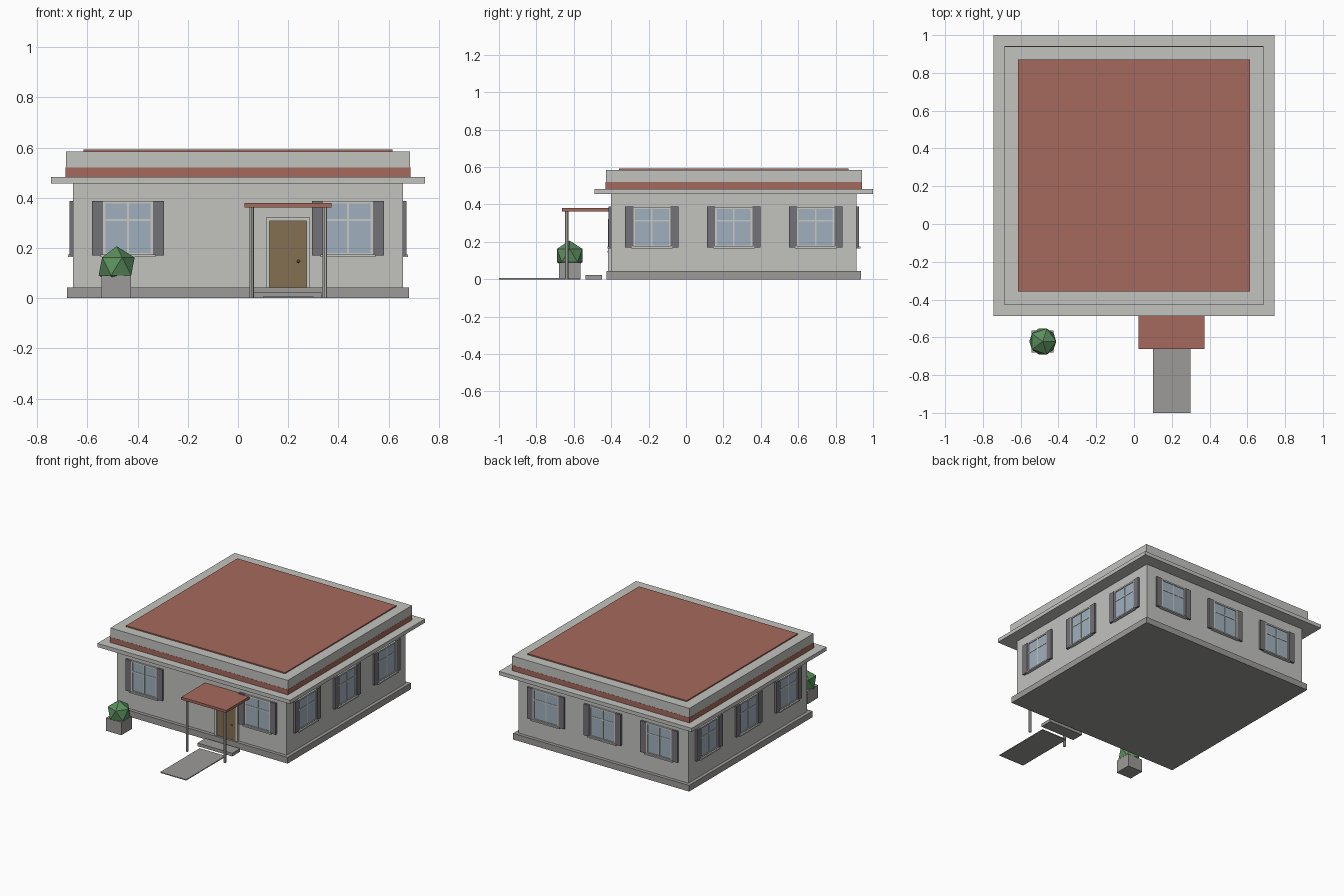
import bpy, bmesh, math
from mathutils import Matrix, Vector

if "Cube" in bpy.data.objects:
    bpy.data.objects.remove(bpy.data.objects["Cube"])

CY = 0.256  # house centre in y
WALL = 0.656  # half width of the walls


def material(name, r, g, b):
    def lin(c):
        c /= 255
        return c / 12.92 if c <= 0.04045 else ((c + 0.055) / 1.055) ** 2.4
    m = bpy.data.materials.new(name)
    m.diffuse_color = (lin(r), lin(g), lin(b), 1)
    m.use_nodes = True
    m.node_tree.nodes["Principled BSDF"].inputs["Base Color"].default_value = m.diffuse_color
    return m


plaster = material("pale grey plaster", 194, 194, 191)
trim = material("off white trim", 200, 200, 196)
red = material("brick red", 165, 105, 92)
stone = material("grey stone", 156, 155, 152)
slate = material("dark slate", 116, 114, 119)
glass = material("blue glass", 160, 176, 190)
wood = material("brown wood", 133, 112, 82)
leaf = material("leaf green", 92, 143, 94)
brass = material("brass", 140, 125, 70)


def box_mesh(name, mat, *boxes):
    """Mesh of boxes given as (x0, x1, y0, y1, z0, z1)."""
    bm = bmesh.new()
    for x0, x1, y0, y1, z0, z1 in boxes:
        mtx = Matrix.Translation(((x0 + x1) / 2, (y0 + y1) / 2, (z0 + z1) / 2))
        mtx = mtx @ Matrix.Diagonal((x1 - x0, y1 - y0, z1 - z0, 1))
        bmesh.ops.create_cube(bm, size=1, matrix=mtx)
    mesh = bpy.data.meshes.new(name)
    bm.to_mesh(mesh)
    bm.free()
    mesh.materials.append(mat)
    return mesh


def place(name, mesh, mtx=Matrix()):
    ob = bpy.data.objects.new(name, mesh)
    ob.matrix_world = mtx
    bpy.context.collection.objects.link(ob)
    return ob


def box(name, mat, *boxes):
    return place(name, box_mesh(name, mat, *boxes))


def slab(name, mat, half, z0, z1):
    """Square layer of the house."""
    return box(name, mat, (-half, half, CY - half, CY + half, z0, z1))


# House body in stacked layers
slab("foundation", stone, 0.68, 0, 0.043)
slab("walls", plaster, WALL, 0.043, 0.457)
slab("eave", plaster, 0.744, 0.457, 0.483)
slab("red_band", red, 0.686, 0.483, 0.52)
slab("parapet", plaster, 0.685, 0.52, 0.584)
slab("roof_panel", red, 0.614, 0.584, 0.592)

# Window parts, shared by every window; outward is -y
Z0, Z1, ZM = 0.172, 0.387, 0.312
frame = box_mesh("window_frame", trim,
                 (-0.1, -0.09, -0.011, 0, Z0, Z1), (0.09, 0.1, -0.011, 0, Z0, Z1),
                 (-0.09, 0.09, -0.011, 0, Z1 - 0.01, Z1), (-0.09, 0.09, -0.011, 0, Z0, Z0 + 0.008),
                 (-0.004, 0.004, -0.009, 0, Z0 + 0.008, Z1 - 0.01),
                 (-0.09, 0.09, -0.0085, 0, ZM - 0.004, ZM + 0.004))
pane = box_mesh("window_glass", glass, (-0.09, 0.09, -0.006, 0, Z0 + 0.008, Z1 - 0.01))
sill = box_mesh("window_sill", trim, (-0.11, 0.11, -0.021, 0, 0.165, 0.174))
shutters = box_mesh("shutters", slate,
                    (-0.143, -0.1, -0.014, 0, 0.17, 0.388), (0.1, 0.143, -0.014, 0, 0.17, 0.388))

# Two windows at the front, three on every other side
sides = (("front", 0), ("right", 90), ("back", 180), ("left", 270))
for side, angle in sides:
    offsets = (-0.438, 0.438) if side == "front" else (-0.438, 0, 0.438)
    for i, dx in enumerate(offsets):
        mtx = (Matrix.Translation((0, CY, 0)) @ Matrix.Rotation(math.radians(angle), 4, 'Z')
               @ Matrix.Translation((dx, -WALL, 0)))
        for part in (frame, pane, sill, shutters):
            place(f"{side}_{part.name}_{i + 1}", part, mtx)

# Door with surround and knob
YF = CY - WALL
box("door_frame", trim, (0.111, 0.126, YF - 0.016, YF, 0.043, 0.322),
    (0.272, 0.287, YF - 0.016, YF, 0.043, 0.322), (0.126, 0.272, YF - 0.016, YF, 0.308, 0.322))
box("door", wood, (0.126, 0.272, YF - 0.01, YF, 0.04, 0.308))


def bm_object(name, mat, build):
    bm = bmesh.new()
    build(bm)
    mesh = bpy.data.meshes.new(name)
    bm.to_mesh(mesh)
    bm.free()
    mesh.materials.append(mat)
    return place(name, mesh)


bm_object("door_knob", brass, lambda bm: bmesh.ops.create_icosphere(
    bm, subdivisions=1, radius=0.007, matrix=Matrix.Translation((0.241, YF - 0.014, 0.147))))

# Porch canopy on two posts, step and path
box("porch_canopy", red, (0.025, 0.373, -0.662, YF, 0.362, 0.38))
for n, x in (("left", 0.054), ("right", 0.345)):
    bm_object(f"{n}_porch_post", trim, lambda bm: bmesh.ops.create_cone(
        bm, cap_ends=True, segments=8, radius1=0.009, radius2=0.009, depth=0.362,
        matrix=Matrix.Translation((x, -0.637, 0.181))))
box("door_step", stone, (0.063, 0.332, -0.537, -0.45, 0, 0.022))
box("path", stone, (0.1, 0.3, -1, -0.565, 0, 0.006))

# Planter with a faceted bush
box("planter", stone, (-0.543, -0.425, -0.68, -0.564, 0, 0.09))
bm_object("bush", leaf, lambda bm: bmesh.ops.create_icosphere(
    bm, subdivisions=1, radius=0.08, matrix=Matrix.Translation((-0.483, -0.622, 0.127))))
